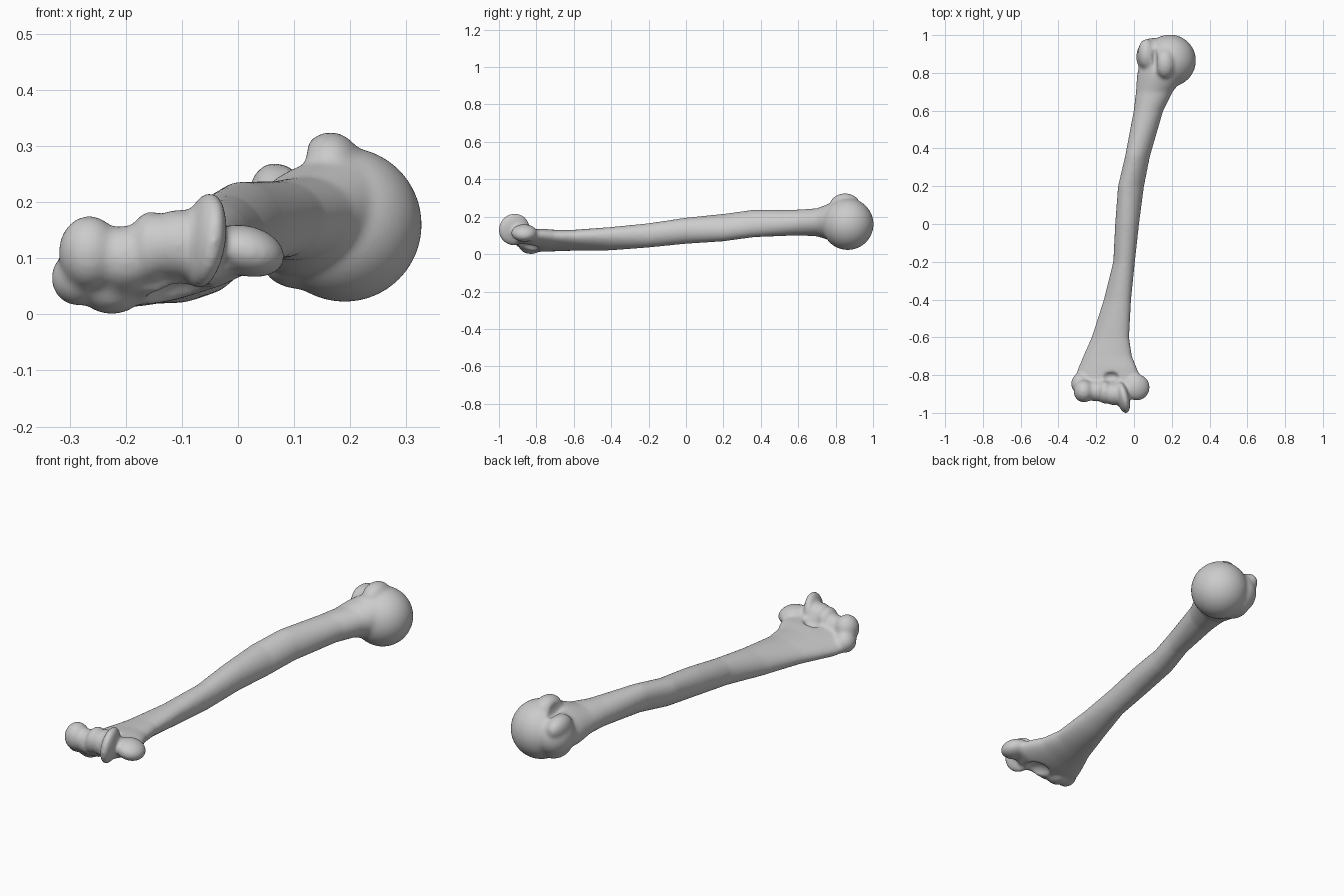
import bpy, bmesh, math
from mathutils import Matrix, Vector, Euler

bone_mat = bpy.data.materials.new("bone grey")
bone_mat.diffuse_color = (0.6, 0.6, 0.6, 1)


def make_object(name, bm):
    me = bpy.data.meshes.new(name)
    bm.to_mesh(me)
    bm.free()
    ob = bpy.data.objects.new(name, me)
    bpy.context.collection.objects.link(ob)
    return ob


def blob(bm, loc, radii, rot=(0, 0, 0)):
    m = (Matrix.Translation(loc) @ Euler([math.radians(a) for a in rot]).to_matrix().to_4x4()
         @ Matrix.Diagonal((*radii, 1)))
    bmesh.ops.create_uvsphere(bm, u_segments=40, v_segments=24, radius=1, matrix=m)


def lerp_row(a, b, f):
    return [p + (q - p) * f for p, q in zip(a, b)]


bm = bmesh.new()

# Shaft: y, x min, x max, z min, z max, tilt of the oval section
rows = [
    (-0.90, -0.27, 0.00, 0.04, 0.13, 0.3),
    (-0.82, -0.315, 0.04, 0.015, 0.135, 0.5),
    (-0.76, -0.295, 0.015, 0.012, 0.135, 0.5),
    (-0.70, -0.27, -0.01, 0.015, 0.13, 0.45),
    (-0.60, -0.225, -0.025, 0.018, 0.13, 0.4),
    (-0.40, -0.16, -0.015, 0.02, 0.145, 0.3),
    (-0.20, -0.11, 0.005, 0.035, 0.165, 0.1),
    (0.00, -0.10, 0.027, 0.055, 0.195, 0.0),
    (0.20, -0.085, 0.053, 0.068, 0.215, -0.2),
    (0.36, -0.047, 0.085, 0.09, 0.237, -0.2),
    (0.60, -0.002, 0.155, 0.10, 0.238, 0.0),
    (0.70, 0.01, 0.205, 0.095, 0.245, 0.1),
    (0.78, 0.015, 0.27, 0.07, 0.275, 0.2),
    (0.86, 0.03, 0.28, 0.06, 0.28, 0.2),
]
N = 32
loops = []
for a, b in zip(rows, rows[1:]):
    for k in range(4):
        y, x0, x1, z0, z1, tilt = lerp_row(a, b, k / 4)
        loops.append([bm.verts.new(((x0 + x1) / 2 + (x1 - x0) / 2 * math.cos(t), y,
                                    (z0 + z1) / 2 + (z1 - z0) / 2 * math.sin(t + tilt)))
                      for t in (2 * math.pi * i / N for i in range(N))])
for a, b in zip(loops, loops[1:]):
    for i in range(N):
        j = (i + 1) % N
        bm.faces.new((a[i], a[j], b[j], b[i]))
bm.faces.new(loops[0][::-1])
bm.faces.new(loops[-1])

# Upper end: round head and the two tubercles
blob(bm, (0.19, 0.865, 0.16), (0.138, 0.138, 0.138))
blob(bm, (0.10, 0.885, 0.165), (0.088, 0.10, 0.10))
blob(bm, (0.165, 0.85, 0.265), (0.055, 0.08, 0.06))
blob(bm, (0.065, 0.90, 0.215), (0.045, 0.08, 0.055))
blob(bm, (0.11, 0.87, 0.10), (0.07, 0.085, 0.055))

# Lower end: rounded knob, pulley, flange and side bumps
blob(bm, (-0.265, -0.885, 0.11), (0.055, 0.06, 0.066))
blob(bm, (-0.285, -0.845, 0.065), (0.048, 0.055, 0.05))
blob(bm, (-0.225, -0.83, 0.05), (0.06, 0.065, 0.05))
blob(bm, (-0.20, -0.885, 0.10), (0.06, 0.055, 0.058))
blob(bm, (-0.155, -0.89, 0.12), (0.04, 0.062, 0.064))
blob(bm, (-0.105, -0.90, 0.125), (0.06, 0.06, 0.062))
blob(bm, (-0.06, -0.918, 0.132), (0.033, 0.087, 0.087), (0, 8, 14))
blob(bm, (0.015, -0.865, 0.113), (0.07, 0.07, 0.045), (0, 15, 0))

bmesh.ops.recalc_face_normals(bm, faces=bm.faces)
bone = make_object("arm_bone", bm)
bone.data.materials.append(bone_mat)

# Hollows: two pits above the pulley and the groove between the tubercles
bm = bmesh.new()
blob(bm, (-0.125, -0.81, 0.145), (0.05, 0.03, 0.04))
blob(bm, (-0.10, -0.85, 0.015), (0.065, 0.065, 0.055))
blob(bm, (0.108, 0.88, 0.30), (0.018, 0.11, 0.055))
pits = make_object("hollow_cutter", bm)
pits.hide_render = True
pits.hide_set(True)


def remesh(size):
    m = bone.modifiers.new("fuse", 'REMESH')
    m.mode = 'VOXEL'
    m.voxel_size = size
    m.use_smooth_shade = True


# Fuse, carve, fuse again and soften
remesh(0.008)
cut = bone.modifiers.new("carve", 'BOOLEAN')
cut.operation = 'DIFFERENCE'
cut.solver = 'EXACT'
cut.object = pits
remesh(0.007)
soft = bone.modifiers.new("soften", 'SMOOTH')
soft.factor = 0.5
soft.iterations = 10
for p in bone.data.polygons:
    p.use_smooth = True
